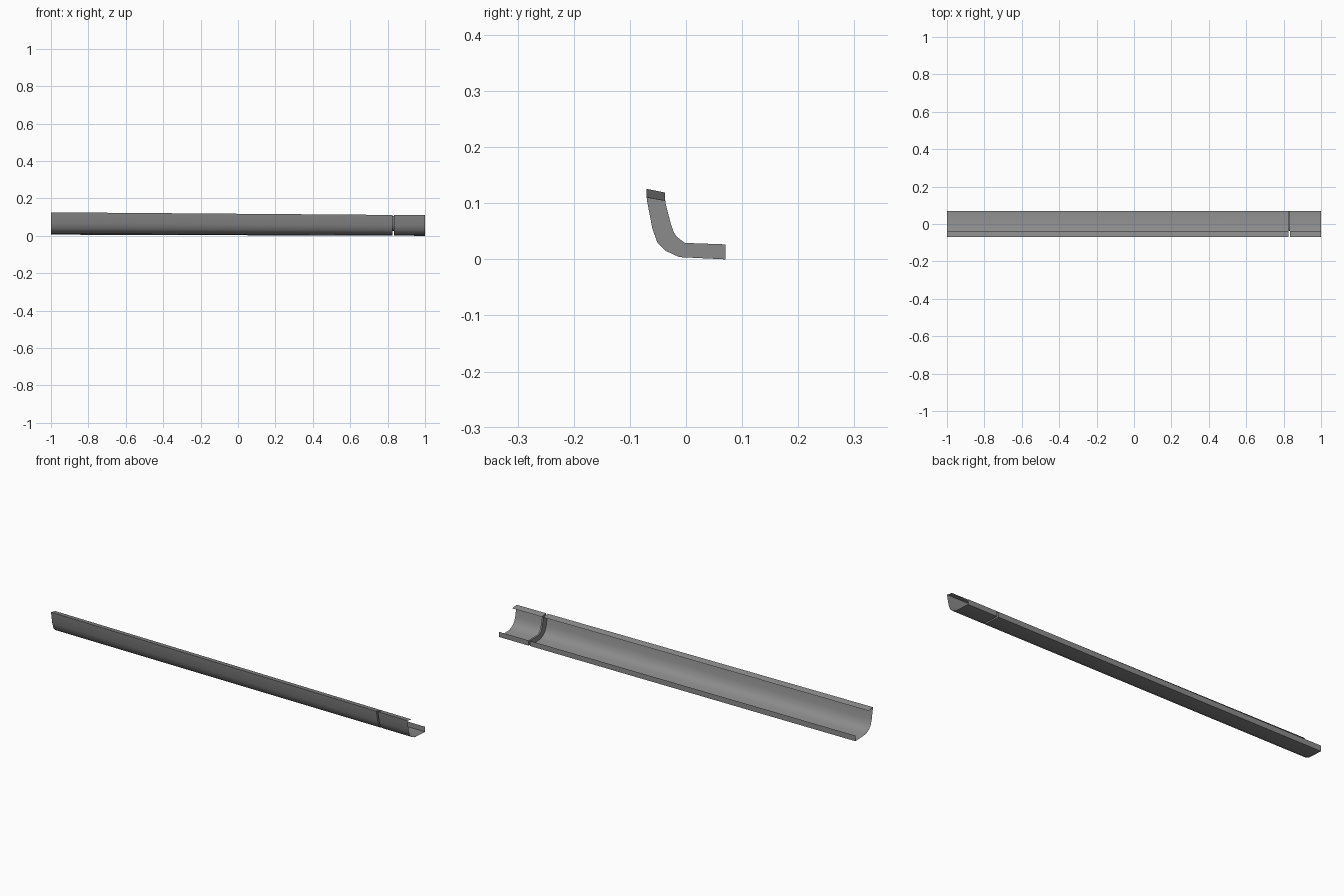
import bpy, bmesh

if "Cube" in bpy.data.objects:
    bpy.data.objects.remove(bpy.data.objects["Cube"])

# Cross-section (y, z) at the right-hand end: outer skin from top edge to rear edge
SKIN = [(-.07, .110), (-.069, .102), (-.06, .055), (-.051, .030),
        (-.036, .015), (-.012, .004), (.07, 0)]
# Inner rim of the joint flange, matching the skin point by point
RIM = [(-.037, .104), (-.036, .097), (-.027, .062), (-.022, .048),
       (-.016, .039), (-.002, .0285), (.07, .026)]
JOINT = (.826, .834)

# dark grey finish
grey = bpy.data.materials.new("dark_grey")
grey.diffuse_color = (.26, .26, .26, 1)
grey.use_nodes = True
grey.node_tree.nodes["Principled BSDF"].inputs["Base Color"].default_value = grey.diffuse_color


def place(x, p):
    # the panel climbs slightly towards -x, more at the top than the bottom
    y, z = p
    t = (1 - x) / 2
    return (x, y, z + t * (.006 + .0095 * min(z / .11, 1)))


def strip(bm, a, b):
    # quad strip between two equal rows of points
    va = [bm.verts.new(p) for p in a]
    vb = [bm.verts.new(p) for p in b]
    for i in range(len(a) - 1):
        bm.faces.new((va[i], va[i + 1], vb[i + 1], vb[i]))


def row(x, section):
    return [place(x, p) for p in section]


def make(name, strips):
    bm = bmesh.new()
    for a, b in strips:
        strip(bm, a, b)
    bmesh.ops.remove_doubles(bm, verts=bm.verts, dist=.0001)
    bmesh.ops.recalc_face_normals(bm, faces=bm.faces)
    me = bpy.data.meshes.new(name)
    bm.to_mesh(me)
    bm.free()
    me.materials.append(grey)
    ob = bpy.data.objects.new(name, me)
    bpy.context.collection.objects.link(ob)
    bpy.ops.object.select_all(action='DESELECT')
    ob.select_set(True)
    bpy.context.view_layer.objects.active = ob
    bpy.ops.object.shade_smooth_by_angle(angle=.7)


# long and short panels: top flange, curved skin, rear lip and a crescent joint flange
section = [RIM[0]] + SKIN + [RIM[-1]]
for name, x0, x1, joint in (("long_sill_panel", -1, JOINT[0], JOINT[0]),
                            ("short_sill_panel", JOINT[1], 1, JOINT[1])):
    make(name, [(row(x0, section), row(x1, section)),
                (row(joint, SKIN), row(joint, RIM))])

# strip closing the bottom of the groove between the panels
make("joint_strip", [(row(JOINT[0], RIM), row(JOINT[1], RIM))])
